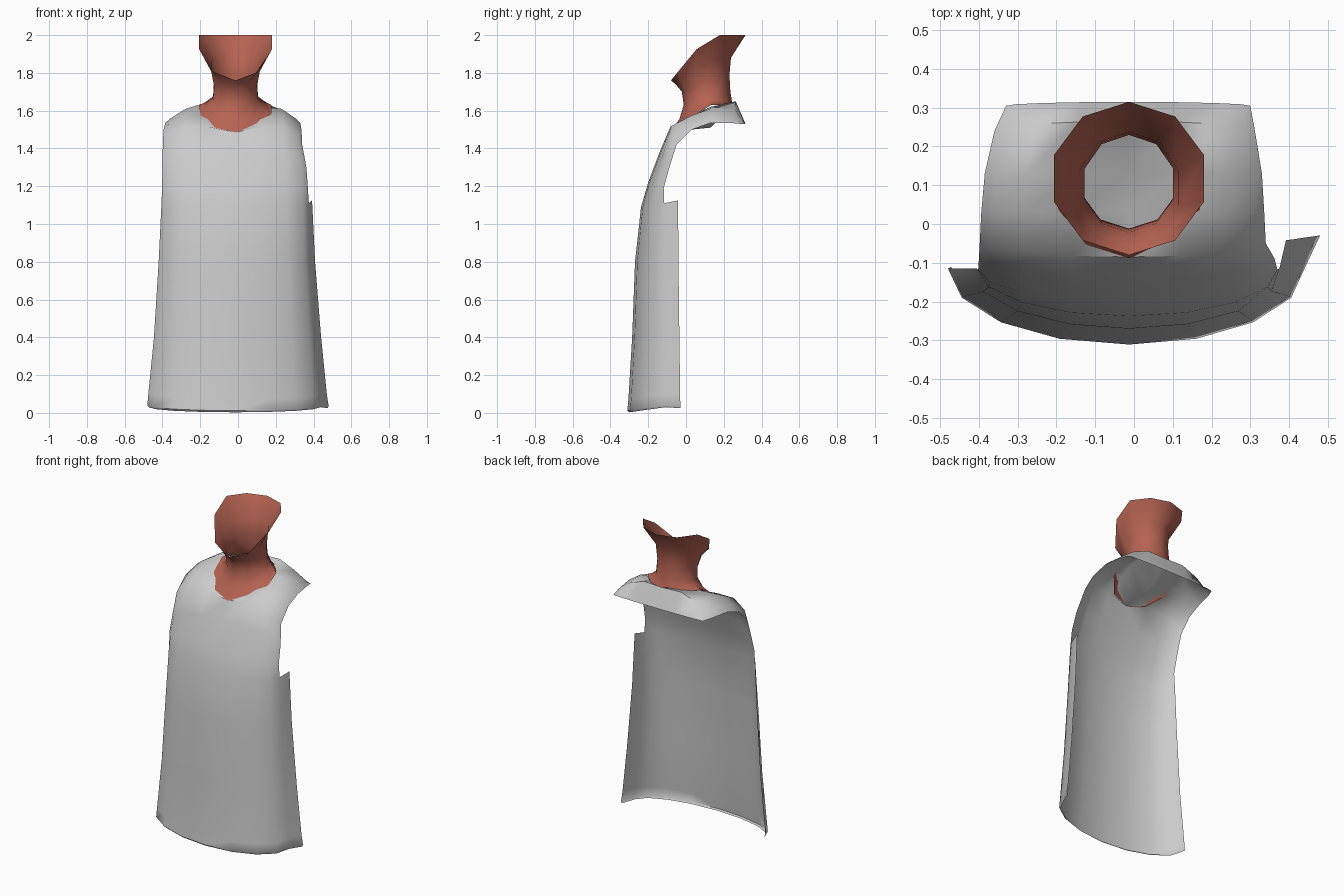
import bpy, bmesh, math

cube = bpy.data.objects.get("Cube")
if cube:
    bpy.data.objects.remove(cube, do_unlink=True)

CX = -0.013  # shared centre line


def material(name, rgb):
    m = bpy.data.materials.new(name)
    m.use_nodes = True
    m.diffuse_color = (*rgb, 1)
    m.node_tree.nodes["Principled BSDF"].inputs["Base Color"].default_value = (*rgb, 1)
    return m


def loft(name, rows, mat, closed=False):
    """Skin rows of points with quads; rows may differ in length at the end."""
    bm = bmesh.new()
    grid = [[bm.verts.new(p) for p in row] for row in rows]
    for a, b in zip(grid, grid[1:]):
        n = min(len(a), len(b))
        for i in range(n if closed else n - 1):
            j = (i + 1) % n
            bm.faces.new((a[i], a[j], b[j], b[i]))
    bmesh.ops.recalc_face_normals(bm, faces=bm.faces)
    mesh = bpy.data.meshes.new(name)
    bm.to_mesh(mesh)
    bm.free()
    mesh.materials.append(mat)
    ob = bpy.data.objects.new(name, mesh)
    bpy.context.collection.objects.link(ob)
    bpy.ops.object.select_all(action="DESELECT")
    ob.select_set(True)
    bpy.context.view_layer.objects.active = ob
    bpy.ops.object.shade_smooth_by_angle(angle=math.radians(50))
    return ob


def cross_row(xl, xr, yc, ye, z):
    """Quarter-ellipse row from one side edge through the centre to the other."""
    row = []
    for i in range(-4, 5):
        a = abs(i) * math.pi / 8
        side = (xr if i > 0 else xl) - CX
        bow = 1 - math.cos(a)
        h = z[abs(i)] if len(z) == 5 else z[0] + (z[1] - z[0]) * bow
        row.append((CX + side * math.sin(a), yc + (ye - yc) * bow, h))
    return row


# Shirt: front panel from hem to chest (left edge, right edge, centre y, edge y, heights)
panel = [
    (-.472, .435, -.302, -.110, (.003, .03)),
    (-.480, .440, -.311, -.115, (.012, .04)),
    (-.475, .435, -.305, -.115, (.07, .10)),
    (-.445, .410, -.285, -.115, (.4, .4)),
    (-.420, .385, -.270, -.115, (.8, .8)),
    (-.405, .375, -.238, -.115, (1.09, 1.11)),
    (-.402, .370, -.200, -.118, (1.22, 1.19)),
    (-.400, .362, -.140, -.088, (1.38, 1.30)),
]
# Shoulder yoke running back beneath the neck
yoke = [
    (-.398, .340, -.085, -.050, (1.485, 1.515, 1.52, 1.47, 1.42)),
    (-.394, .336, .030, .030, (1.50, 1.57, 1.575, 1.53, 1.50)),
    (-.385, .330, .130, .130, (1.51, 1.62, 1.61, 1.56, 1.535)),
    (-.360, .312, .265, .240, (1.645, 1.65, 1.61, 1.56, 1.535)),
    (-.330, .300, .315, .305, (1.53, 1.53, 1.53, 1.53, 1.528)),
]
shirt_rows = [cross_row(*r) for r in panel + yoke]
# Side flap that wraps further back and ends in a notch at the armhole
flap = [(.474, -.030, .025), (.480, -.030, .035), (.470, -.031, .10),
        (.440, -.035, .4), (.408, -.040, .8), (.392, -.042, 1.125)]
for row, p in zip(shirt_rows, flap):
    row.append(p)
shirt = loft("shirt", shirt_rows, material("shirt_grey", (.6, .6, .6)))

# Neck and jaw: rings (half width, front y, back y, front z, back z, rise)
rings = [
    (.200, -.088, .250, 1.485, 1.63, 1.6),
    (.160, -.035, .243, 1.555, 1.65, 1.6),
    (.125, -.012, .235, 1.63, 1.70, 1),
    (.120, -.022, .230, 1.70, 1.79, 1),
    (.135, -.055, .238, 1.74, 1.88, 1.4),
    (.203, -.080, .315, 1.76, 2.00, 2),
]
neck_rows = []
for rx, yf, yb, zf, zb, rise in rings:
    ring = []
    for i in range(10):
        a = i * math.tau / 10
        t = (1 - math.cos(a)) / 2
        ring.append((CX + rx * math.sin(a), yf + (yb - yf) * t,
                     zf + (zb - zf) * min(1, rise * t)))
    neck_rows.append(ring)
loft("neck", neck_rows, material("skin_red", (.46, .125, .085)), closed=True)
